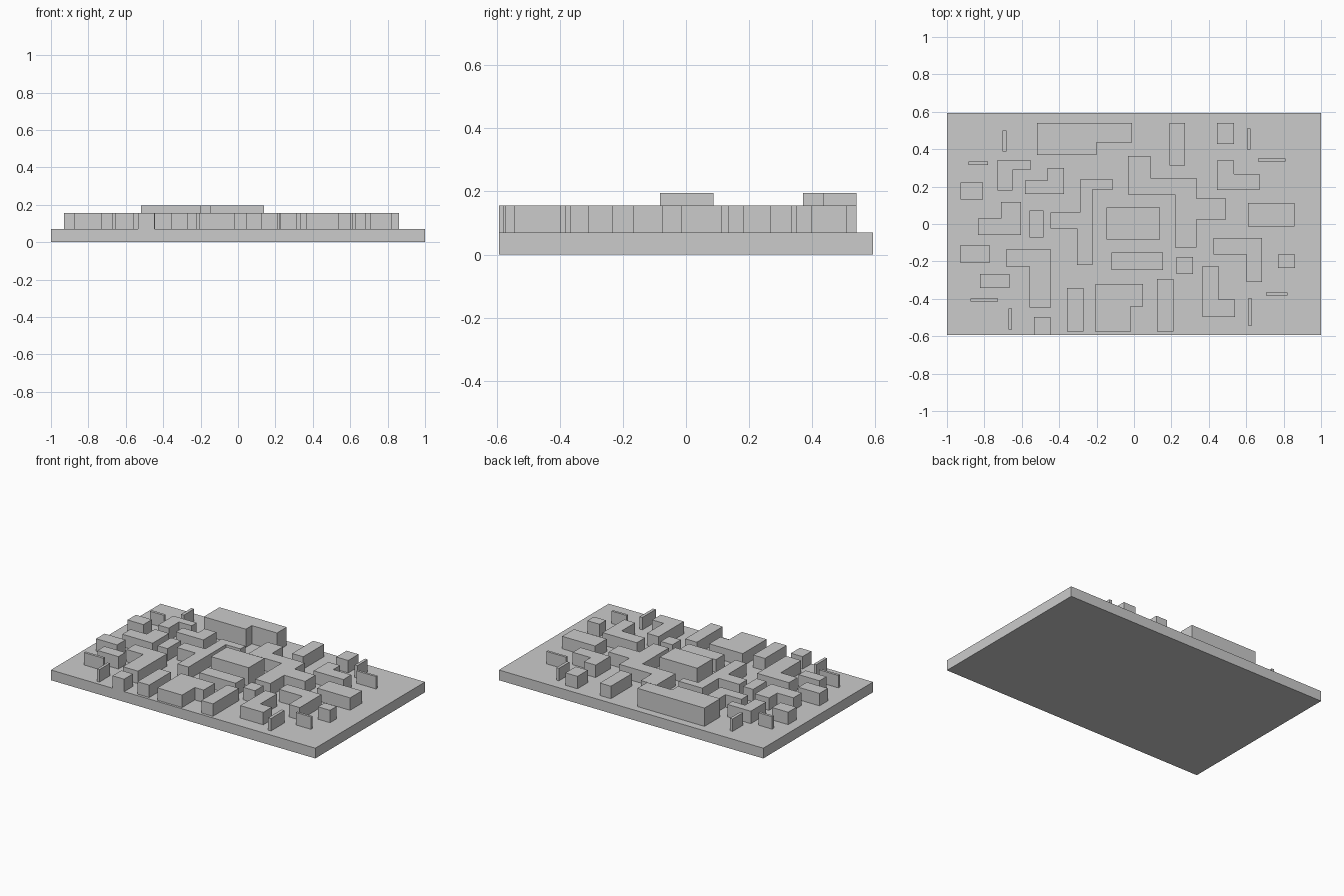
import bpy, bmesh

BASE_TOP, LOW, TALL = 0.07, 0.155, 0.195


def prism(name, pts, z0, z1):
    """Extrude a flat outline from z0 up to z1."""
    bm = bmesh.new()
    face = bm.faces.new([bm.verts.new((x, y, z0)) for x, y in pts])
    ext = bmesh.ops.extrude_face_region(bm, geom=[face], use_keep_orig=True)
    for v in ext["geom"]:
        if isinstance(v, bmesh.types.BMVert):
            v.co.z = z1
    bmesh.ops.recalc_face_normals(bm, faces=bm.faces)
    mesh = bpy.data.meshes.new(name)
    bm.to_mesh(mesh)
    bm.free()
    obj = bpy.data.objects.new(name, mesh)
    bpy.context.collection.objects.link(obj)
    return obj


def box(name, x0, x1, y0, y1, z0=BASE_TOP, z1=LOW):
    return prism(name, [(x0, y0), (x1, y0), (x1, y1), (x0, y1)], z0, z1)


def l_block(name, x0, x1, y0, y1, nx, ny, corner, z1=LOW):
    """Rectangle with one corner (SW, SE, NE or NW) notched back to nx, ny."""
    pts = []
    for key, x, y in (("SW", x0, y0), ("SE", x1, y0), ("NE", x1, y1), ("NW", x0, y1)):
        if key != corner:
            pts.append((x, y))
        elif key in ("SW", "NE"):
            pts += [(x, ny), (nx, ny), (nx, y)]
        else:
            pts += [(nx, y), (nx, ny), (x, ny)]
    return prism(name, pts, BASE_TOP, z1)


# Base slab
box("base_slab", -1, 1, -0.593, 0.593, 0, BASE_TOP)

# Tall blocks
box("tall_centre_block", -0.146, 0.139, -0.083, 0.087, z1=TALL)
l_block("tall_back_block", -0.518, -0.01, 0.37, 0.54, -0.2, 0.435, "SE", TALL)

# Thin upright panels
panels = [
    (-0.703, -0.682, 0.388, 0.5), (-0.885, -0.78, 0.315, 0.333),
    (0.604, 0.624, 0.398, 0.51), (0.662, 0.81, 0.334, 0.35),
    (-0.874, -0.727, -0.415, -0.398), (-0.671, -0.652, -0.565, -0.452),
    (0.705, 0.82, -0.382, -0.366), (0.609, 0.63, -0.543, -0.398),
]
for i, p in enumerate(panels):
    box(f"thin_panel_{i + 1}", *p)

# Rectangular blocks
blocks = [
    (0.19, 0.274, 0.313, 0.54), (0.443, 0.534, 0.428, 0.54),
    (-0.928, -0.807, 0.131, 0.222), (-0.558, -0.483, -0.072, 0.072),
    (0.609, 0.858, -0.014, 0.113), (0.769, 0.861, -0.235, -0.164),
    (-0.929, -0.77, -0.206, -0.115), (-0.823, -0.665, -0.342, -0.267),
    (-0.119, 0.154, -0.246, -0.152), (0.226, 0.315, -0.267, -0.176),
    (-0.358, -0.269, -0.575, -0.342), (0.124, 0.212, -0.574, -0.294),
    (-0.534, -0.446, -0.593, -0.497),
]
for i, b in enumerate(blocks):
    box(f"block_{i + 1}", *b)

# L-shaped blocks
l_blocks = [
    (-0.73, -0.553, 0.179, 0.343, -0.649, 0.289, "SE"),
    (-0.582, -0.374, 0.16, 0.3, -0.462, 0.233, "NW"),
    (0.445, 0.67, 0.182, 0.34, 0.534, 0.267, "NE"),
    (-0.834, -0.604, -0.059, 0.118, -0.711, 0.03, "NW"),
    (-0.684, -0.443, -0.447, -0.136, -0.558, -0.227, "SW"),
    (0.424, 0.684, -0.31, -0.075, 0.601, -0.163, "SW"),
    (-0.205, 0.049, -0.578, -0.32, -0.018, -0.441, "SE"),
    (0.365, 0.539, -0.497, -0.225, 0.453, -0.404, "NE"),
]
for i, b in enumerate(l_blocks):
    l_block(f"l_block_{i + 1}", *b)

# Branched blocks either side of the centre
prism("left_branched_block", [
    (-0.29, 0.238), (-0.111, 0.238), (-0.111, 0.184), (-0.221, 0.184),
    (-0.221, -0.219), (-0.304, -0.219), (-0.304, -0.024), (-0.446, -0.024),
    (-0.446, 0.061), (-0.29, 0.061)], BASE_TOP, LOW)
prism("right_branched_block", [
    (-0.031, 0.364), (0.087, 0.364), (0.087, 0.246), (0.333, 0.246),
    (0.333, 0.136), (0.491, 0.136), (0.491, 0.024), (0.333, 0.024),
    (0.333, -0.126), (0.218, -0.126), (0.218, 0.158), (-0.031, 0.158)], BASE_TOP, LOW)
